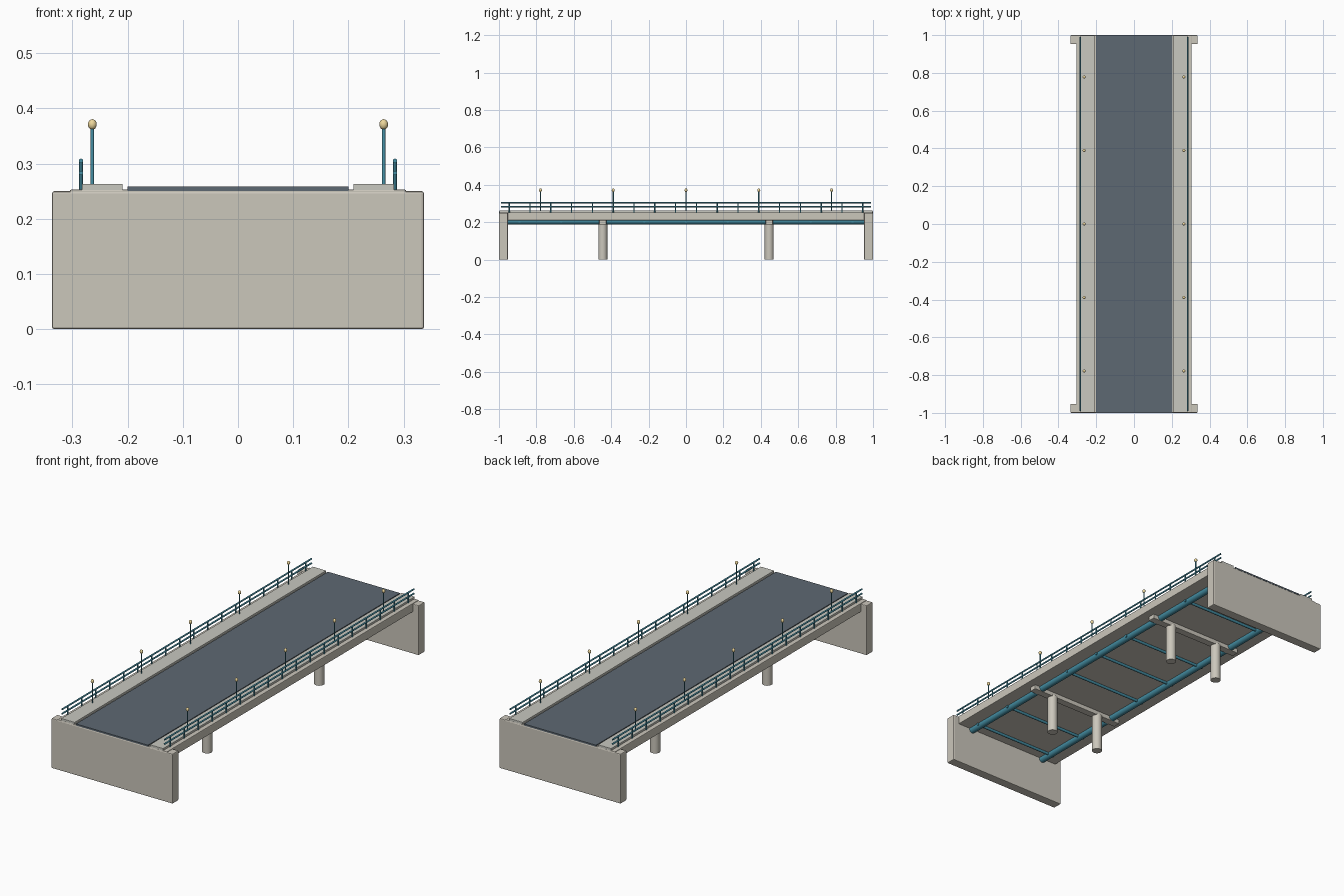
import bpy, math
from mathutils import Vector

if "Cube" in bpy.data.objects:
    bpy.data.objects.remove(bpy.data.objects["Cube"])


def material(name, col):
    m = bpy.data.materials.new(name)
    m.diffuse_color = (*col, 1)
    m.use_nodes = True
    m.node_tree.nodes["Principled BSDF"].inputs["Base Color"].default_value = m.diffuse_color
    return m


CONCRETE = material("concrete", (0.60, 0.57, 0.50))
PAVING = material("paving", (0.58, 0.58, 0.53))
STEEL = material("blue_steel", (0.06, 0.28, 0.38))
ASPHALT = material("asphalt", (0.11, 0.14, 0.17))
GLOW = material("lamp_glass", (0.85, 0.68, 0.33))


def box(name, center, size, mat, bevel=0):
    bpy.ops.mesh.primitive_cube_add(size=1, location=center)
    ob = bpy.context.object
    ob.name = name
    ob.scale = size
    bpy.ops.object.transform_apply(location=False, rotation=False, scale=True)
    ob.data.materials.append(mat)
    if bevel:
        mod = ob.modifiers.new("bevel", "BEVEL")
        mod.width, mod.segments = bevel, 2
    return ob


def rod(name, a, b, radius, mat, sides=12):
    a, b = Vector(a), Vector(b)
    bpy.ops.mesh.primitive_cylinder_add(vertices=sides, radius=radius, depth=(b - a).length,
                                        location=(a + b) / 2)
    ob = bpy.context.object
    ob.name = name
    ob.rotation_euler = (b - a).to_track_quat("Z", "Y").to_euler()
    ob.data.materials.append(mat)
    bpy.ops.object.shade_smooth_by_angle(angle=math.radians(40))
    return ob


# Deck slab and road surface
box("deck_slab", (0, 0, 0.2315), (0.61, 1.998, 0.043), CONCRETE, 0.003)
box("road_surface", (0, 0, 0.2545), (0.40, 2.0, 0.008), ASPHALT)

# End abutments and pier bents
for s, end in ((-1, "front"), (1, "back")):
    box(f"{end}_abutment", (0, s * 0.976, 0.125), (0.674, 0.048, 0.25), CONCRETE, 0.004)
    y = s * 0.445
    box(f"{end}_pier_cap", (0, y, 0.2), (0.53, 0.038, 0.024), CONCRETE, 0.003)
    for x in (-0.14, 0.14):
        rod(f"{end}_pier_column", (x, y, 0), (x, y, 0.195), 0.024, CONCRETE, 24)

# Cross braces under the deck
for i in range(9):
    y = -0.89 + i * 0.2225
    rod("cross_brace", (-0.24, y, 0.205), (0.24, y, 0.205), 0.007, STEEL)

# Everything that mirrors left and right
for s, side in ((-1, "left"), (1, "right")):
    rod(f"{side}_girder", (s * 0.22, -0.96, 0.206), (s * 0.22, 0.96, 0.206), 0.017, STEEL, 16)
    box(f"{side}_sidewalk", (s * 0.246, 0, 0.257), (0.074, 1.996, 0.012), PAVING, 0.001)

    # Railing
    x = s * 0.2845
    for z in (0.283, 0.305):
        rod(f"{side}_rail", (x, -0.99, z), (x, 0.99, z), 0.004, STEEL)
    for i in range(18):
        y = -0.945 + i * 1.89 / 17
        rod(f"{side}_rail_post", (x, y, 0.25), (x, y, 0.306), 0.0033, STEEL, 8)

    # Lamps
    for i in range(-2, 3):
        x, y = s * 0.264, i * 0.389
        rod(f"{side}_lamp_post", (x, y, 0.258), (x, y, 0.367), 0.0032, STEEL, 10)
        bpy.ops.mesh.primitive_uv_sphere_add(segments=16, ring_count=10, radius=1,
                                             location=(x, y, 0.371))
        globe = bpy.context.object
        globe.name = f"{side}_lamp_globe"
        globe.scale = (0.008, 0.008, 0.0095)
        globe.data.materials.append(GLOW)
        bpy.ops.object.shade_smooth()
